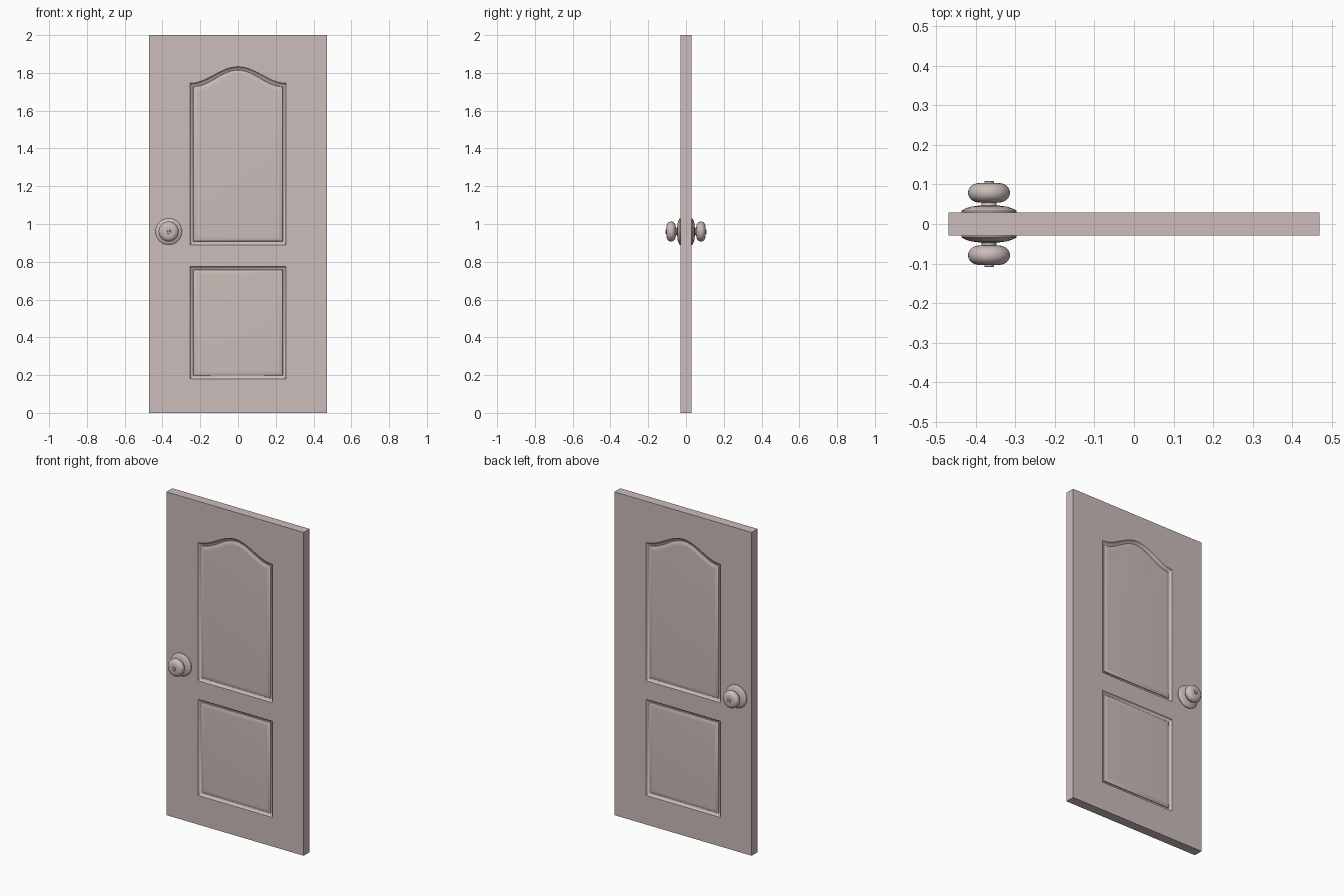
import bpy, bmesh, math
from mathutils import Matrix

if "Cube" in bpy.data.objects:
    bpy.data.objects.remove(bpy.data.objects["Cube"])

HW, HH, HT = 0.47, 2.0, 0.029           # door half width, height, half thickness
KNOB_X, KNOB_Z = -0.367, 0.96

mat = bpy.data.materials.new("door_paint")
mat.diffuse_color = (0.60, 0.51, 0.49, 1)
mat.use_nodes = True
mat.node_tree.nodes["Principled BSDF"].inputs["Base Color"].default_value = mat.diffuse_color


def finish(bm, name, angle):
    bmesh.ops.recalc_face_normals(bm, faces=bm.faces)
    me = bpy.data.meshes.new(name)
    bm.to_mesh(me)
    bm.free()
    me.materials.append(mat)
    me.shade_smooth()
    me.set_sharp_from_angle(angle=math.radians(angle))
    ob = bpy.data.objects.new(name, me)
    bpy.context.collection.objects.link(ob)
    return ob


def loop_verts(bm, pts, y):
    return [bm.verts.new((x, y, z)) for x, z in pts]


def loop_edges(bm, vs):
    return [bm.edges.new((a, b)) for a, b in zip(vs, vs[1:] + vs[:1])]


def bridge(bm, a, b):
    n = len(a)
    for i in range(n):
        j = (i + 1) % n
        bm.faces.new((a[i], a[j], b[j], b[i]))


def outline(half, bottom, shoulder, arch, inset, steps):
    """Panel outline with a cosine arch along the top, shrunk by inset."""
    w = half - inset
    pts = [(-w, bottom + inset), (w, bottom + inset)]
    for i in range(steps + 1):
        u = 1 - 2 * i / steps
        pts.append((w * u, shoulder - inset + arch * (1 + math.cos(math.pi * u)) / 2))
    return pts


# Panels: half width, bottom, shoulder height, arch rise, top segments
panels = [(0.255, 0.89, 1.745, 0.088, 24), (0.255, 0.18, 0.775, 0.0, 1)]
# Moulding section: inset, depth below the door face
moulding = [(0, 0), (0.004, 0.006), (0.010, 0.011), (0.017, 0.013),
            (0.019, 0.009), (0.025, 0.006), (0.033, 0.0035), (0.042, 0.003)]

# Door leaf: one half with sunk moulded panels, then mirrored front to back
bm = bmesh.new()
rect = [(-HW, 0), (HW, 0), (HW, HH), (-HW, HH)]
outer = loop_verts(bm, rect, -HT)
edges = loop_edges(bm, outer)
for half, bottom, shoulder, arch, steps in panels:
    prev = None
    for inset, depth in moulding:
        ring = loop_verts(bm, outline(half, bottom, shoulder, arch, inset, steps), -HT + depth)
        if prev is None:
            edges += loop_edges(bm, ring)
        else:
            bridge(bm, prev, ring)
        prev = ring
    bm.faces.new(prev)
bmesh.ops.triangle_fill(bm, edges=edges, use_beauty=True, normal=(0, -1, 0))
bridge(bm, outer, loop_verts(bm, rect, 0))
dup = bmesh.ops.duplicate(bm, geom=bm.verts[:] + bm.edges[:] + bm.faces[:])["geom"]
bmesh.ops.scale(bm, vec=(1, -1, 1), verts=[g for g in dup if isinstance(g, bmesh.types.BMVert)])
bmesh.ops.remove_doubles(bm, verts=bm.verts, dist=1e-5)
finish(bm, "door_leaf", 35)


# Lathed hardware: profile of (radius, distance from door centre) about the y axis
def lathe(name, profile, side, segments=40):
    bm = bmesh.new()
    prev = None
    for r, d in profile:
        ring = loop_verts(bm, [(r * math.cos(2 * math.pi * i / segments),
                                r * math.sin(2 * math.pi * i / segments))
                               for i in range(segments)], side * d)
        if prev:
            bridge(bm, prev, ring)
        else:
            bm.faces.new(ring)
        prev = ring
    bm.faces.new(prev)
    bmesh.ops.transform(bm, matrix=Matrix.Translation((KNOB_X, 0, KNOB_Z)), verts=bm.verts)
    finish(bm, name, 40)


rose = [(0.070, 0.024), (0.070, 0.033), (0.068, 0.035), (0.058, 0.040),
        (0.045, 0.044), (0.030, 0.046), (0.022, 0.047)]
neck = [(0.022, 0.045), (0.019, 0.049), (0.019, 0.055), (0.024, 0.060)]
ball = [(0.018 + 0.035 * math.sin(t) ** 0.8, 0.079 - 0.025 * math.cos(t))
        for t in (math.pi * (0.02 + 0.96 * i / 18) for i in range(19))]
button = [(0.012, 0.100), (0.012, 0.108), (0.011, 0.109), (0.006, 0.109), (0.005, 0.107)]

for label, side in (("front", -1), ("back", 1)):
    for part, profile in (("rose", rose), ("neck", neck), ("knob", ball), ("lock_button", button)):
        lathe(f"{label}_{part}", profile, side)
